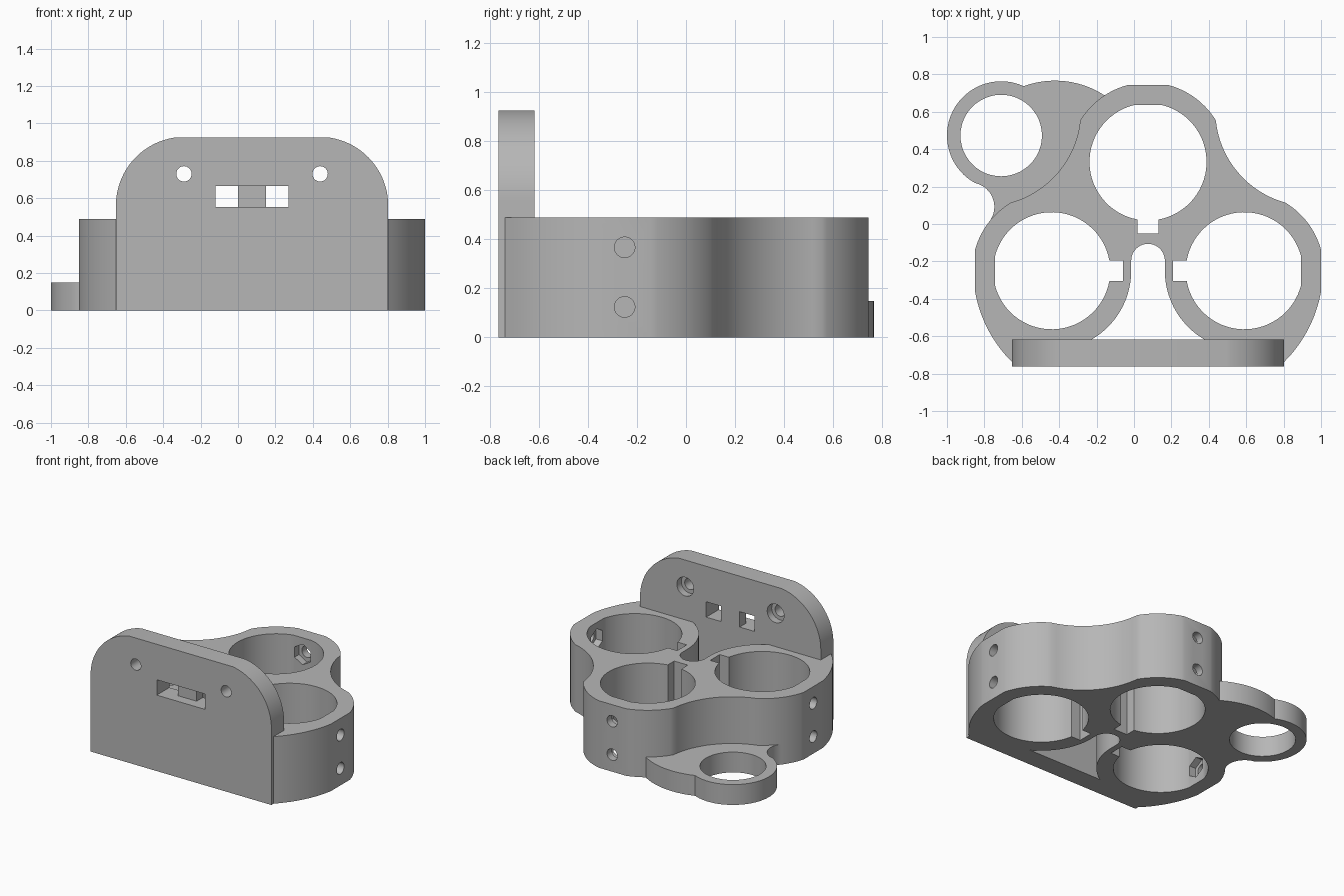
import bpy, bmesh
from math import sin, cos, atan, asin, radians, degrees, pi
from mathutils import Matrix, Vector

cube = bpy.data.objects.get("Cube")
if cube:
    bpy.data.objects.remove(cube, do_unlink=True)

grey = bpy.data.materials.new("plain grey")
grey.use_nodes = True
grey.diffuse_color = (0.47, 0.47, 0.47, 1)
grey.node_tree.nodes["Principled BSDF"].inputs["Base Color"].default_value = grey.diffuse_color

MID = 0.075                     # symmetry axis of the holder
BODY_H, RING_H = 0.488, 0.148
BORE_R, WALL_R = 0.313, 0.425
LEFT, RIGHT, BACK = (MID - 0.515, -0.25), (MID + 0.515, -0.25), (MID, 0.332)
RING = (-0.71, 0.473)


def arc(c, r, a0, a1, n=32):
    """Points on a circle between two angles in degrees."""
    return [(c[0] + r * cos(radians(a0 + (a1 - a0) * i / n)),
             c[1] + r * sin(radians(a0 + (a1 - a0) * i / n))) for i in range(n + 1)]


def circle(c, r, n=48):
    return arc(c, r, 0, 360, n)[:-1]


def rect(x0, x1, y0, y1):
    return [(x0, y0), (x1, y0), (x1, y1), (x0, y1)]


def bow(a, b, sag, n=16):
    """Arc from a to b, bulging to the left of the chord by sag."""
    a, b = Vector(a), Vector(b)
    d = b - a
    left = Vector((-d.y, d.x)).normalized()
    half = 2 * atan(2 * sag / d.length)
    r = d.length / 2 / sin(half)
    centre = (a + b) / 2 + left * (sag - r)
    out = []
    for i in range(n + 1):
        t = half * (1 - 2 * i / n)
        p = centre + left * r * cos(t) - d.normalized() * r * sin(t)
        out.append((p.x, p.y))
    return out


def mirror(pts):
    return [(2 * MID - x, y) for x, y in reversed(pts)]


def prism(name, pts, lo, hi, matrix=Matrix()):
    bm = bmesh.new()
    face = bm.faces.new([bm.verts.new((x, y, lo)) for x, y in pts])
    ext = bmesh.ops.extrude_face_region(bm, geom=[face])
    verts = [v for v in ext["geom"] if isinstance(v, bmesh.types.BMVert)]
    bmesh.ops.translate(bm, verts=verts, vec=(0, 0, hi - lo))
    bmesh.ops.remove_doubles(bm, verts=bm.verts, dist=1e-5)
    bmesh.ops.recalc_face_normals(bm, faces=bm.faces)
    bm.transform(matrix)
    mesh = bpy.data.meshes.new(name)
    bm.to_mesh(mesh)
    bm.free()
    mesh.materials.append(grey)
    obj = bpy.data.objects.new(name, mesh)
    bpy.context.collection.objects.link(obj)
    return obj


def cut(obj, pts, lo, hi, matrix=Matrix()):
    tool = prism("cutter", pts, lo, hi, matrix)
    tool.hide_render = True
    bpy.context.view_layer.objects.active = obj
    mod = obj.modifiers.new("cut", "BOOLEAN")
    mod.operation, mod.solver, mod.object = "DIFFERENCE", "EXACT", tool
    bpy.ops.object.modifier_apply(modifier=mod.name)
    bpy.data.objects.remove(tool, do_unlink=True)


def smooth(obj):
    bpy.ops.object.select_all(action="DESELECT")
    obj.select_set(True)
    bpy.context.view_layer.objects.active = obj
    bpy.ops.object.shade_smooth_by_angle(angle=radians(30))


# Body outline: right half from the front foot to the back, then mirrored
flat = degrees(asin(0.11 / WALL_R))
foot = (0.803, -0.737)
lobe = arc(RIGHT, WALL_R, flat, 59, 14)
shoulder = arc(BACK, WALL_R, 31.5, 90 - flat, 14)
half = (bow(foot, (1.0, -0.36), -0.033) + lobe
        + bow(lobe[-1], shoulder[0], 0.089)[1:-1] + shoulder)
body = prism("holder_body", half + mirror(half), 0, BODY_H)

# Three bores with a flat towards the outer wall, and a key slot opposite
bore_flat = degrees(asin(0.075 / BORE_R))
for centre, facing in ((LEFT, 180), (RIGHT, 0), (BACK, 90)):
    cut(body, arc(centre, BORE_R, facing + bore_flat, facing + 360 - bore_flat, 64), -0.1, 0.6)
    turn = Matrix.Translation((*centre, 0)) @ Matrix.Rotation(radians(facing), 4, "Z")
    cut(body, rect(-0.382, -0.2, -0.055, 0.055), -0.1, 0.6, turn)
    # Screw holes with hexagonal nut pockets
    for z in (0.124, 0.367):
        side = turn @ Matrix.Translation((0, 0, z)) @ Matrix.Rotation(pi / 2, 4, "Y")
        cut(body, circle((0, 0), 0.042, 24), 0.25, 0.5, side)
        cut(body, circle((0, 0), 0.075, 6), 0.25, 0.355, side)

# Arched hollow between the two front bores
edge = arc(LEFT, WALL_R, -60.5, 0, 20)
arch = arc((MID, -0.196), 0.09, 180, 0, 20)
cut(body, edge + arch + mirror(edge), -0.1, 0.6)
smooth(body)

# Low side ring with its web running into the body wall
low = bow((-0.85, 0.219), (-0.78, 0.005), 0.065)
top = bow((-0.155, 0.686), (-0.59, 0.737), -0.052)
inner = (arc(LEFT, 0.37, 140, 90, 6) + arc(BACK, 0.37, 180, 125, 6))
ring = prism("side_ring", low + inner + top + arc(RING, 0.29, 66, 239, 40)[1:-1], 0, RING_H)
cut(ring, circle(RING, 0.218), -0.1, 0.3)
smooth(ring)

# Upright mounting plate with rounded top corners
upright = Matrix.Rotation(pi / 2, 4, "X")
corner = arc((MID + 0.36, 0.56), 0.368, 0, 81, 20)
side = [(MID + 0.728, 0)] + corner
plate = prism("mounting_plate", side + mirror(side), 0.618, 0.763, upright)
for s in (-1, 1):
    # Counterbored screw holes and strap slots
    spot = (MID + s * 0.364, 0.73)
    cut(plate, circle(spot, 0.041, 32), 0.5, 0.9, upright)
    cut(plate, circle(spot, 0.068, 32), 0.5, 0.67, upright)
    cut(plate, rect(*sorted((MID + s * 0.075, MID + s * 0.195)), 0.553, 0.665), 0.5, 0.9, upright)
# Strap recess on the front face
cut(plate, rect(MID - 0.195, MID + 0.195, 0.553, 0.665), 0.69, 0.9, upright)
smooth(plate)
